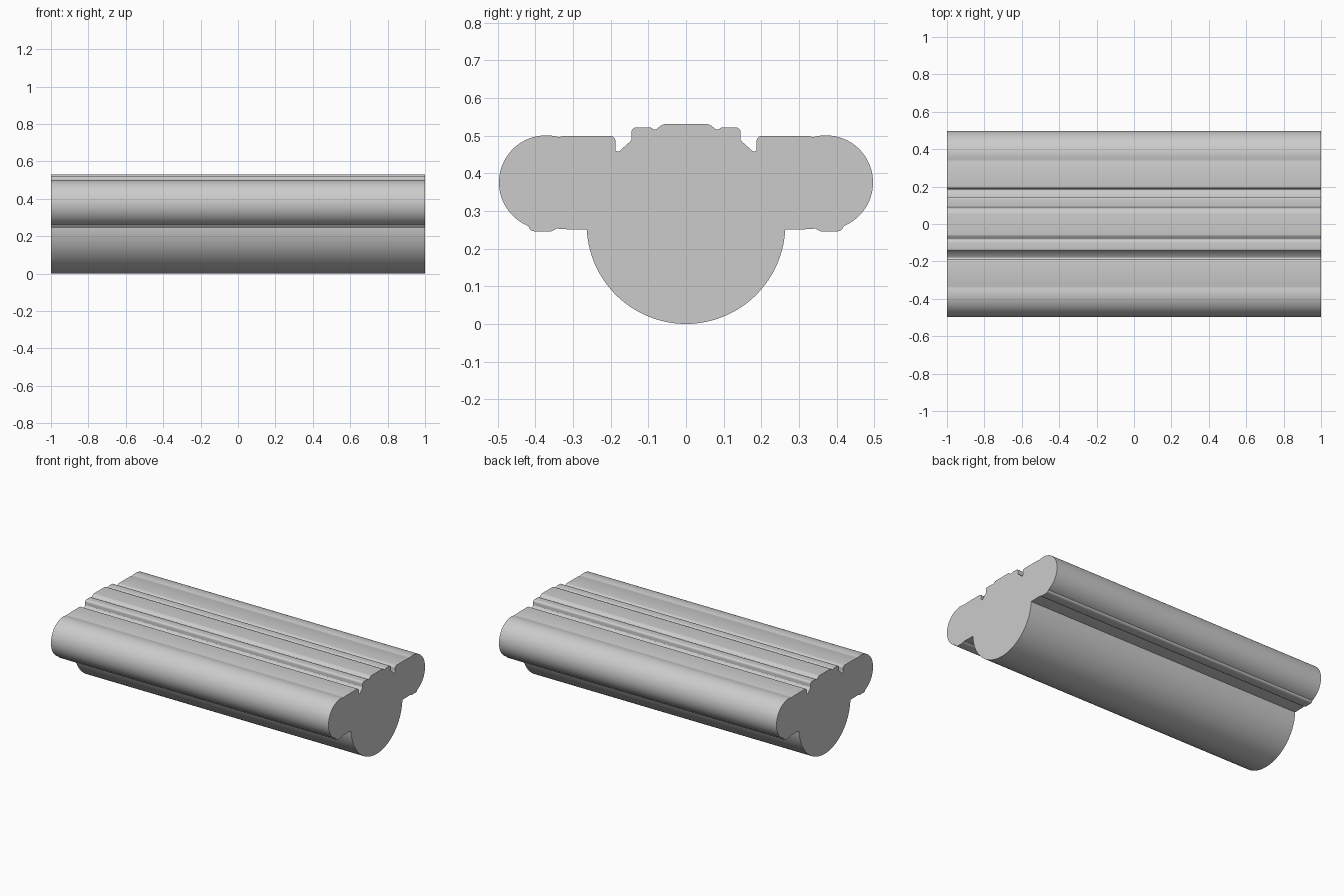
import bpy, bmesh
from math import sin, cos, radians

cube = bpy.data.objects.get("Cube")
if cube:
    bpy.data.objects.remove(cube)

HALF_LENGTH = 1.0


def arc(cy, cz, r, start, end, steps):
    """Points on a circle in the y-z plane, angles in degrees."""
    angles = [radians(start + (end - start) * i / steps) for i in range(steps + 1)]
    return [(cy + r * cos(a), cz + r * sin(a)) for a in angles]


# Half of the cross-section, from bottom centre round to top centre
half = arc(0, 0.264, 0.264, -90, -3, 28)              # round belly
half += [(0.335, 0.252)]                              # underside of wing
half += arc(0.335, 0.260, 0.008, -70, -45, 2)
half += arc(0.360, 0.257, 0.011, -130, -90, 3)        # small foot bead
half += arc(0.402, 0.263, 0.017, -90, -10, 5)
half += arc(0.372, 0.376, 0.125, -64, 104, 44)        # round wing edge
half += [(0.335, 0.497), (0.328, 0.499)]
half += arc(0.203, 0.484, 0.016, 90, 180, 6)          # wing top and groove lip
half += arc(0.181, 0.465, 0.007, 0, -125, 5)          # groove floor
half += [(0.148, 0.485), (0.145, 0.490)]
half += arc(0.132, 0.509, 0.013, 0, 90, 5)            # outer rib
half += arc(0.096, 0.514, 0.008, 90, 130, 2)
half += arc(0.083, 0.522, 0.006, -45, -135, 3)
half += arc(0.054, 0.509, 0.022, 45, 90, 4)           # raised centre rib
profile = half + [(-y, z) for y, z in reversed(half[1:])]

# Sweep the section along x
bm = bmesh.new()
section = bm.faces.new([bm.verts.new((-HALF_LENGTH, y, z)) for y, z in profile])
swept = bmesh.ops.extrude_face_region(bm, geom=[section], use_keep_orig=True)
moved = [v for v in swept["geom"] if isinstance(v, bmesh.types.BMVert)]
bmesh.ops.translate(bm, verts=moved, vec=(2 * HALF_LENGTH, 0, 0))
bmesh.ops.recalc_face_normals(bm, faces=bm.faces)
mesh = bpy.data.meshes.new("moulded_rail")
bm.to_mesh(mesh)
bm.free()
rail = bpy.data.objects.new("moulded_rail", mesh)
bpy.context.collection.objects.link(rail)

# Single plain grey
grey = bpy.data.materials.new("plain_grey")
grey.use_nodes = True
colour = (0.6, 0.6, 0.6, 1)
grey.diffuse_color = colour
grey.node_tree.nodes["Principled BSDF"].inputs["Base Color"].default_value = colour
mesh.materials.append(grey)

# Smooth the rounds, keep the creases
bpy.context.view_layer.objects.active = rail
rail.select_set(True)
bpy.ops.object.shade_smooth_by_angle(angle=radians(25))
